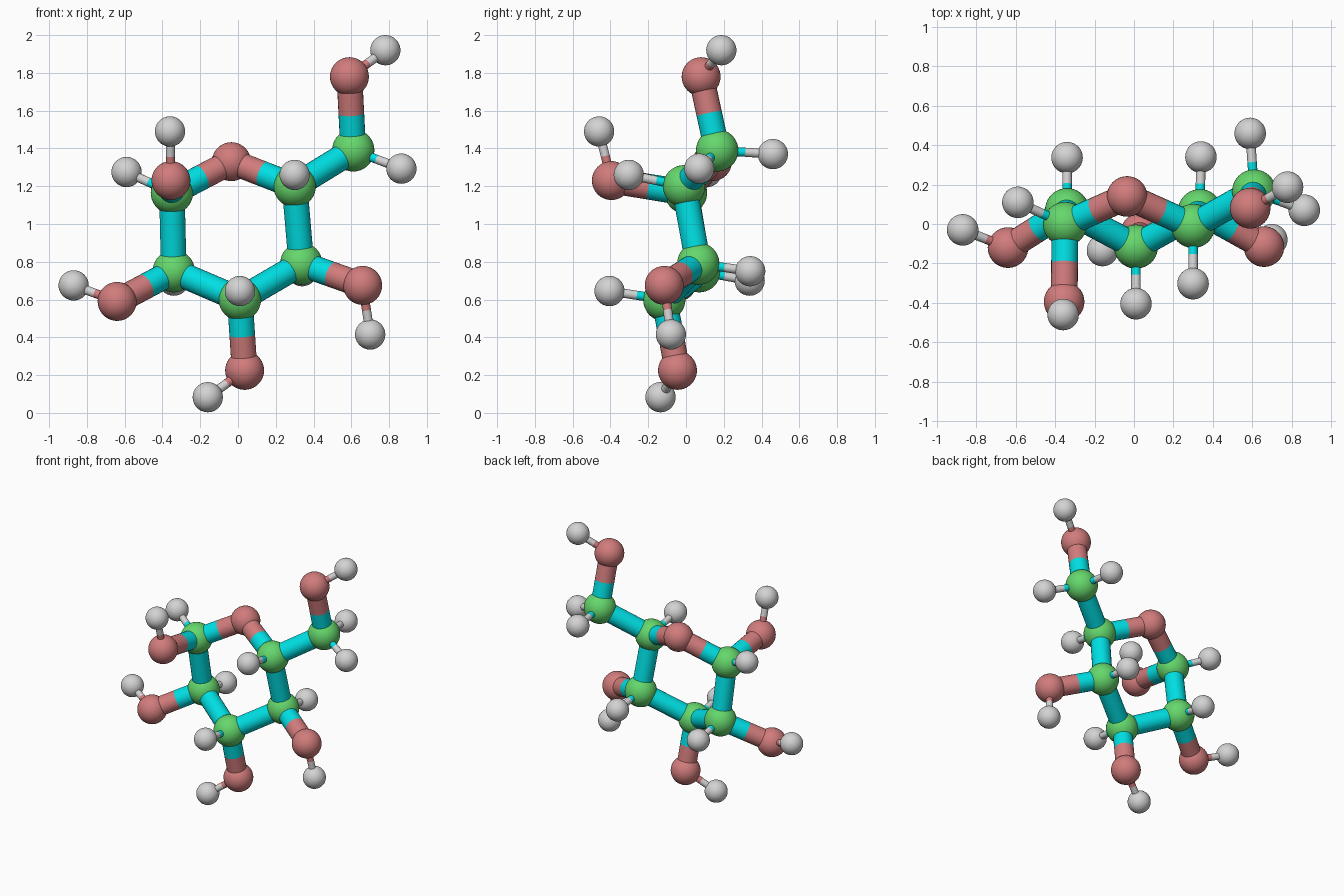
import bpy
from mathutils import Vector

if "Cube" in bpy.data.objects:
    bpy.data.objects.remove(bpy.data.objects["Cube"])


def material(name, rgb):
    m = bpy.data.materials.new(name)
    m.diffuse_color = (*rgb, 1)
    m.use_nodes = True
    m.node_tree.nodes["Principled BSDF"].inputs["Base Color"].default_value = m.diffuse_color
    return m


GREEN = material("green", (0.13, 0.68, 0.15))
PINK = material("dusty pink", (0.64, 0.20, 0.20))
GREY = material("light grey", (0.65, 0.65, 0.65))
CYAN = material("cyan", (0.0, 0.74, 0.77))

# kind: (plain name, radius, ball material, stick material)
KIND = {
    "C": ("carbon_ball", 0.112, GREEN, CYAN),
    "O": ("oxygen_ball", 0.103, PINK, PINK),
    "H": ("hydrogen_ball", 0.08, GREY, GREY),
}

# Ball centres; the first letter gives the kind
ATOMS = {
    "C1": (-0.35, 0.00, 1.165), "C2": (-0.34, 0.07, 0.75),
    "C3": (0.01, -0.115, 0.60), "C4": (0.335, 0.065, 0.79),
    "C5": (0.30, -0.01, 1.20), "C6": (0.61, 0.165, 1.39),
    "Oring": (-0.035, 0.14, 1.33),
    "O1": (-0.355, -0.395, 1.23), "O2": (-0.64, -0.12, 0.59),
    "O3": (0.035, -0.045, 0.225), "O4": (0.66, -0.115, 0.675),
    "O6": (0.59, 0.08, 1.78),
    "Ho1": (-0.36, -0.46, 1.49), "Ho2": (-0.87, -0.03, 0.675),
    "Ho3": (-0.16, -0.135, 0.083), "Ho4": (0.70, -0.08, 0.415),
    "Ho6": (0.78, 0.187, 1.92),
    "Hc1": (-0.59, 0.11, 1.275), "Hc2": (-0.34, 0.337, 0.70),
    "Hc3": (0.01, -0.405, 0.645), "Hc4": (0.34, 0.34, 0.75),
    "Hc5": (0.30, -0.303, 1.26), "Hc6a": (0.865, 0.07, 1.293),
    "Hc6b": (0.59, 0.46, 1.37),
}

BONDS = ("C1-C2 C2-C3 C3-C4 C4-C5 C5-C6 C5-Oring C1-Oring "
         "C1-O1 C2-O2 C3-O3 C4-O4 C6-O6 "
         "O1-Ho1 O2-Ho2 O3-Ho3 O4-Ho4 O6-Ho6 "
         "C1-Hc1 C2-Hc2 C3-Hc3 C4-Hc4 C5-Hc5 C6-Hc6a C6-Hc6b").split()


def finish(name, mat):
    ob = bpy.context.object
    ob.name = name
    ob.data.materials.append(mat)
    bpy.ops.object.shade_smooth_by_angle()


def stick(name, a, b, radius, mat):
    d = b - a
    bpy.ops.mesh.primitive_cylinder_add(
        vertices=24, radius=radius, depth=d.length, location=(a + b) / 2,
        rotation=d.to_track_quat('Z', 'Y').to_euler())
    finish(name, mat)


# Balls
for key, pos in ATOMS.items():
    name, radius, mat, _ = KIND[key[0]]
    bpy.ops.mesh.primitive_uv_sphere_add(
        segments=40, ring_count=20, radius=radius, location=pos)
    finish(name, mat)

# Sticks: each half takes the colour of its own end; hydrogen sticks are thin
for bond in BONDS:
    ka, kb = bond.split("-")
    a, b = Vector(ATOMS[ka]), Vector(ATOMS[kb])
    mid = (a + b) / 2
    radius = 0.024 if kb[0] == "H" else 0.068
    ma, mb = KIND[ka[0]][3], KIND[kb[0]][3]
    if ma == mb:
        stick("bond_stick", a, b, radius, ma)
    else:
        stick("bond_stick_half", a, mid, radius, ma)
        stick("bond_stick_half", mid, b, radius, mb)
